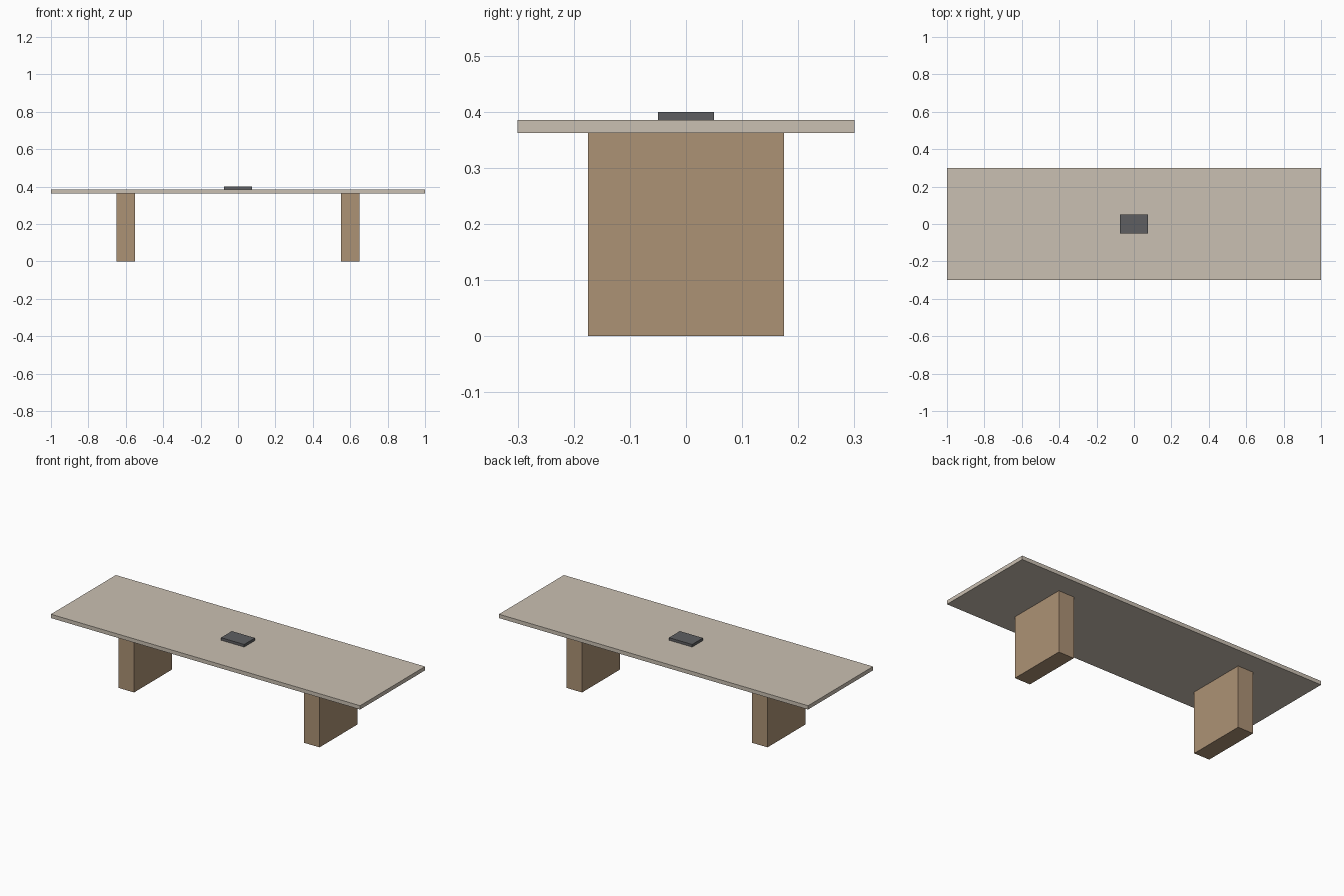
import bpy

# Remove the default cube
default = bpy.data.objects.get("Cube")
if default:
    bpy.data.objects.remove(default, do_unlink=True)


def make_material(name, rgb):
    mat = bpy.data.materials.new(name)
    mat.use_nodes = True
    colour = (*rgb, 1.0)
    mat.diffuse_color = colour
    mat.node_tree.nodes["Principled BSDF"].inputs["Base Color"].default_value = colour
    return mat


def box(name, size, centre_x, bottom, mat):
    """Box of the given size resting on height `bottom`."""
    bpy.ops.mesh.primitive_cube_add(size=1, location=(centre_x, 0, bottom + size[2] / 2))
    obj = bpy.context.object
    obj.name = name
    obj.scale = size
    bpy.ops.object.transform_apply(location=False, rotation=False, scale=True)
    obj.data.materials.append(mat)
    return obj


pale_stone = make_material("pale_stone", (0.59, 0.525, 0.445))
tan_wood = make_material("tan_wood", (0.415, 0.287, 0.178))
dark_grey = make_material("dark_grey", (0.112, 0.114, 0.12))

LEG_HEIGHT = 0.3625
TOP_THICKNESS = 0.0225

# Slab legs
for side, x in (("left", 0.6), ("right", -0.6)):
    box(side + "_leg", (0.1, 0.35, LEG_HEIGHT), x, 0, tan_wood)

# Table top
box("table_top", (2.0, 0.6, TOP_THICKNESS), 0, LEG_HEIGHT, pale_stone)

# Small block in the middle of the top
box("centre_block", (0.15, 0.1, 0.015), 0, LEG_HEIGHT + TOP_THICKNESS, dark_grey)
